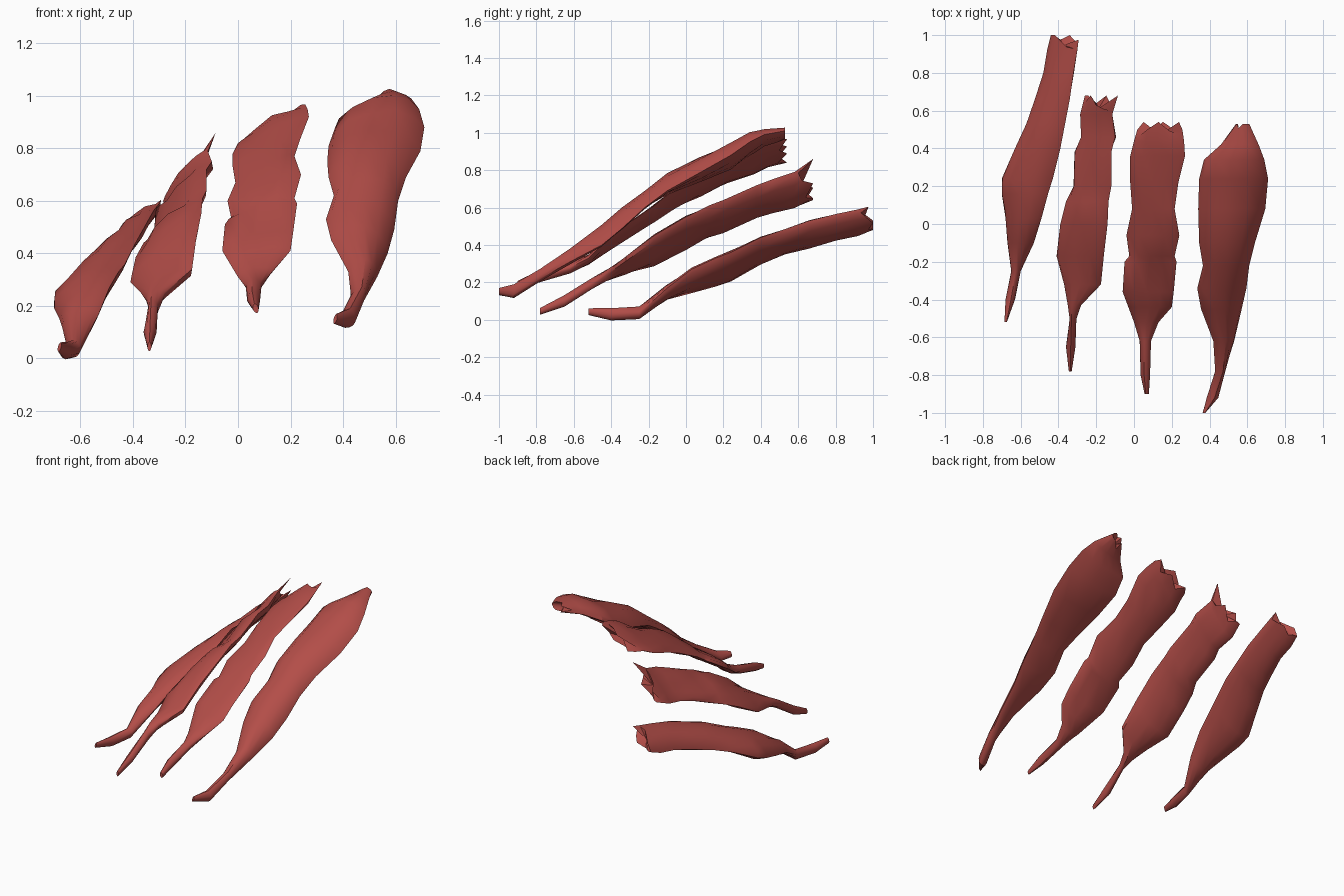
import bpy
import bmesh
import math
import random
from mathutils import Vector

random.seed(4)

if "Cube" in bpy.data.objects:
    bpy.data.objects.remove(bpy.data.objects["Cube"], do_unlink=True)

# Single flesh red colour
flesh = bpy.data.materials.new("flesh_red")
flesh.use_nodes = True
colour = (0.45, 0.075, 0.065, 1)
flesh.diffuse_color = colour
flesh.node_tree.nodes["Principled BSDF"].inputs["Base Color"].default_value = colour

SIDES = 12


def blade_ring(station, arch, belly, rough):
    """Lens-shaped section hung between the two edges of a blade."""
    y, right_x, right_z, left_x, left_z = station
    start = Vector((right_x, y, right_z))
    end = Vector((left_x, y, left_z))
    middle = (start + end) / 2
    chord = (end - start) / 2
    width = chord.length * 2
    normal = Vector((-chord.z, 0, chord.x)).normalized()
    # Narrow stems are rounder than the wide blade
    core = 0.008 + 0.022 * max(0, 1 - width / 0.22)
    ring = []
    for i in range(SIDES):
        angle = math.tau * i / SIDES
        lift = math.sin(angle)
        bulge = (arch if lift > 0 else belly) * width + core
        point = middle + chord * math.cos(angle) + normal * lift * abs(lift) ** 0.3 * bulge
        # Torn, fibrous surface away from the two edges
        if abs(lift) > 0.1:
            point += normal * random.uniform(-rough, rough) * width
        ring.append(point)
    return ring


def make_blade(name, stations, arches, belly, notches, rough=0.03):
    """Loft the sections, pull notches into the ragged end and close both ends."""
    rings = []
    for i, station in enumerate(stations):
        along = i / (len(stations) - 1)
        arch = arches[0] + (arches[1] - arches[0]) * along
        rings.append(blade_ring(station, arch, belly, rough))
    # Pinched stem tip
    centre = sum(rings[0], Vector()) / SIDES
    rings[0] = [p.lerp(centre, 0.4) for p in rings[0]]
    for i, depth in notches.items():
        rings[-1][i] = rings[-1][i].lerp(rings[-2][i], depth)

    bm = bmesh.new()
    loops = [[bm.verts.new(p) for p in ring] for ring in rings]
    for lower, upper in zip(loops, loops[1:]):
        for i in range(SIDES):
            j = (i + 1) % SIDES
            bm.faces.new((lower[i], lower[j], upper[j], upper[i]))
    # Closed tip, and a sunken ragged far end
    bm.faces.new(loops[0])
    heart = sum(rings[-1], Vector()) / SIDES
    heart = bm.verts.new(heart.lerp(sum(rings[-2], Vector()) / SIDES, 0.5))
    for i in range(SIDES):
        bm.faces.new((loops[-1][i], loops[-1][(i + 1) % SIDES], heart))
    bmesh.ops.recalc_face_normals(bm, faces=bm.faces)

    mesh = bpy.data.meshes.new(name)
    bm.to_mesh(mesh)
    bm.free()
    mesh.materials.append(flesh)
    blade = bpy.data.objects.new(name, mesh)
    bpy.context.collection.objects.link(blade)
    bpy.ops.object.select_all(action="DESELECT")
    blade.select_set(True)
    bpy.context.view_layer.objects.active = blade
    bpy.ops.object.shade_smooth_by_angle(angle=math.radians(40))


# Each station: y, then x and z of the right-hand edge, x and z of the left-hand edge

# Lowest blade, on the far right
make_blade("outer_right_blade", [
    (-.52, -.69, .045, -.67, .04),
    (-.4, -.68, .03, -.63, .025),
    (-.25, -.65, .035, -.6, .035),
    (-.1, -.67, .12, -.53, .17),
    (.03, -.68, .15, -.49, .27),
    (.16, -.7, .19, -.455, .33),
    (.24, -.7, .22, -.43, .36),
    (.4, -.63, .3, -.39, .44),
    (.53, -.57, .35, -.365, .485),
    (.66, -.525, .39, -.34, .53),
    (.8, -.48, .43, -.32, .565),
    (.92, -.46, .45, -.3, .59),
    (1, -.44, .48, -.29, .61),
], arches=(.22, .1), belly=.14, notches={0: .3, 1: .9, 2: .8, 3: .4, 8: .3, 10: .4, 11: .8})

# Steeply tilted blade
make_blade("inner_right_blade", [
    (-.78, -.35, .045, -.325, .045),
    (-.65, -.36, .1, -.31, .1),
    (-.5, -.34, .19, -.305, .2),
    (-.43, -.35, .22, -.28, .25),
    (-.32, -.37, .25, -.175, .34),
    (-.17, -.41, .29, -.16, .45),
    (0, -.39, .385, -.14, .55),
    (.12, -.36, .44, -.135, .61),
    (.2, -.32, .47, -.12, .64),
    (.38, -.315, .55, -.12, .72),
    (.46, -.28, .57, -.1, .75),
    (.58, -.285, .6, -.115, .79),
    (.68, -.26, .64, -.085, .86),
], arches=(.12, .03), belly=.12, notches={1: .8, 2: .7, 3: .5, 5: .4, 8: .4, 10: .6, 11: .8}, rough=.035)

# Nearly level blade
make_blade("inner_left_blade", [
    (-.9, .05, .185, .085, .195),
    (-.8, .035, .22, .085, .23),
    (-.62, .03, .27, .09, .28),
    (-.52, .0, .31, .13, .33),
    (-.44, -.03, .36, .2, .41),
    (-.36, -.06, .41, .21, .48),
    (-.2, -.05, .51, .225, .59),
    (-.17, -.025, .53, .215, .61),
    (-.06, -.04, .6, .24, .7),
    (.08, -.01, .67, .215, .77),
    (.22, -.02, .73, .235, .83),
    (.36, -.02, .78, .27, .92),
    (.44, .0, .82, .265, .95),
    (.54, .03, .84, .25, .98),
], arches=(.12, .02), belly=.08, notches={1: .6, 2: .5, 4: .4, 5: .8, 6: .4, 8: .5, 10: .4, 0: .4}, rough=.035)

# Largest, strongly arched blade on the far left
make_blade("outer_left_blade", [
    (-1, .36, .15, .38, .145),
    (-.92, .385, .15, .445, .135),
    (-.78, .43, .24, .48, .22),
    (-.62, .42, .33, .53, .31),
    (-.45, .355, .45, .57, .4),
    (-.34, .335, .53, .595, .49),
    (-.22, .365, .62, .61, .6),
    (-.1, .345, .69, .64, .69),
    (.08, .34, .75, .695, .79),
    (.24, .345, .81, .71, .88),
    (.34, .37, .88, .69, .95),
    (.42, .46, .93, .66, .99),
    (.53, .54, .97, .61, 1.01),
], arches=(.42, .18), belly=.04, notches={3: .2, 5: .5, 8: .4}, rough=.02)
